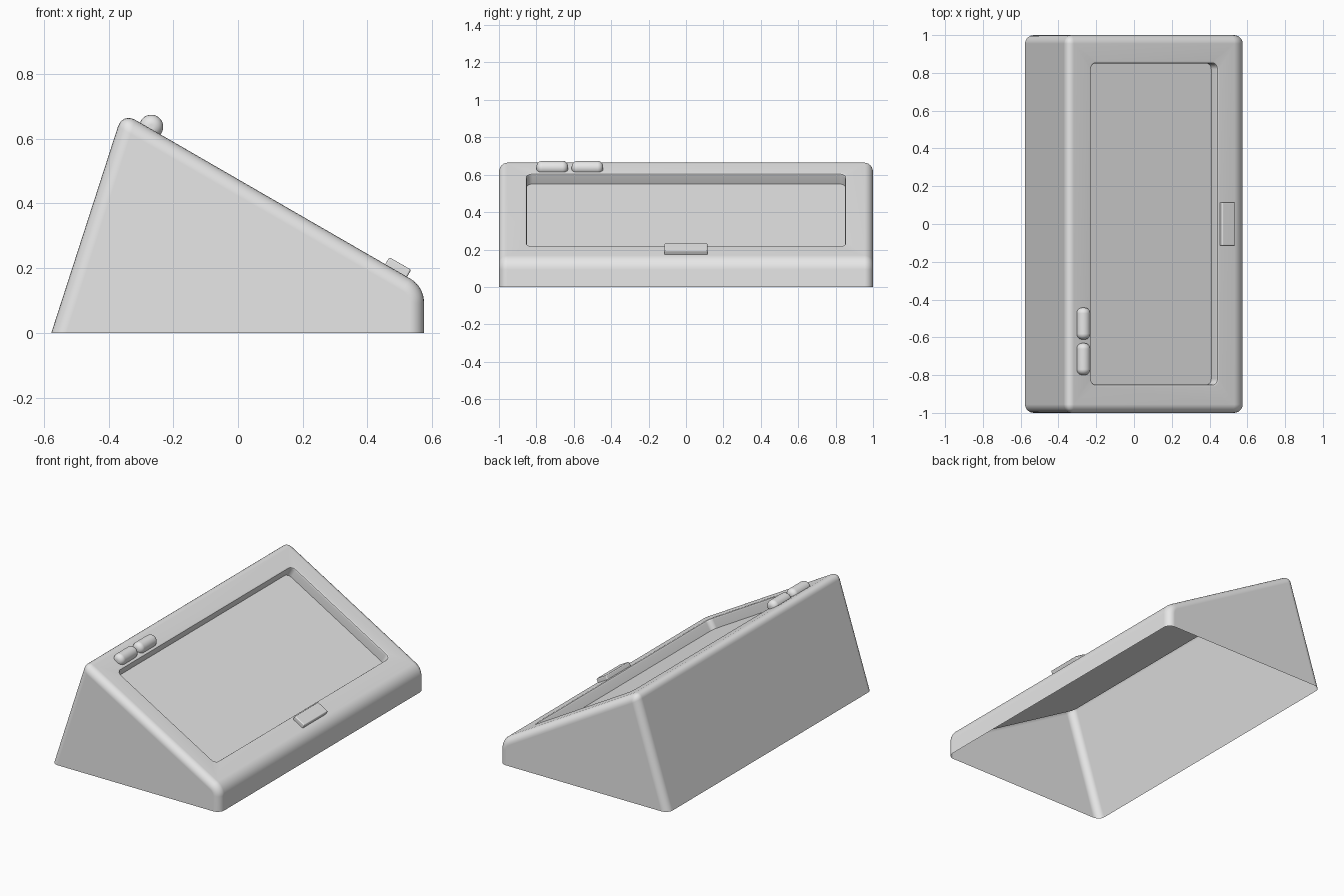
import bpy, bmesh, math
from mathutils import Vector, Matrix

if "Cube" in bpy.data.objects:
    bpy.data.objects.remove(bpy.data.objects["Cube"])

# One plain grey for the whole device
grey = bpy.data.materials.new("plain grey")
grey.use_nodes = True
grey.diffuse_color = (0.8, 0.8, 0.8, 1)
grey.node_tree.nodes["Principled BSDF"].inputs["Base Color"].default_value = (0.8, 0.8, 0.8, 1)

# Frame of the sloping face: down the slope, across, and outward
TILT = math.radians(30)
DOWN = Vector((math.cos(TILT), 0, -math.sin(TILT)))
OUT = Vector((math.sin(TILT), 0, math.cos(TILT)))
ACROSS = Vector((0, 1, 0))


def on_slope(x):
    return Vector((x, 0, 0.475 - math.tan(TILT) * x))


def finish(bm, name):
    bmesh.ops.recalc_face_normals(bm, faces=bm.faces)
    mesh = bpy.data.meshes.new(name)
    bm.to_mesh(mesh)
    bm.free()
    mesh.materials.append(grey)
    obj = bpy.data.objects.new(name, mesh)
    bpy.context.collection.objects.link(obj)
    bpy.ops.object.select_all(action='DESELECT')
    obj.select_set(True)
    bpy.context.view_layer.objects.active = obj
    bpy.ops.object.shade_smooth_by_angle(angle=math.radians(35))
    weighted = obj.modifiers.new("even_shading", 'WEIGHTED_NORMAL')
    weighted.keep_sharp = True
    return obj


def rounded_loop(bm, center, half_u, half_v, radius, depth, steps=6):
    """Closed rounded rectangle lying parallel to the slope."""
    verts = []
    for k, (su, sv) in enumerate([(1, 1), (-1, 1), (-1, -1), (1, -1)]):
        for i in range(steps + 1):
            a = math.pi / 2 * (k + i / steps)
            u = su * (half_u - radius) + radius * math.cos(a)
            v = sv * (half_v - radius) + radius * math.sin(a)
            verts.append(bm.verts.new(center + DOWN * u + ACROSS * v - OUT * depth))
    return verts


# Wedge housing: side profile swept across, open underneath
profile = [(-0.577, 0), (0.575, 0)]
for i in range(9):
    a = math.radians(60) * i / 8
    profile.append((0.4884 + 0.0866 * math.cos(a), 0.093 + 0.0866 * math.sin(a)))
profile.append((-0.357, 0.681))

bm = bmesh.new()
near = bm.faces.new([bm.verts.new((x, -1, z)) for x, z in profile])
swept = bmesh.ops.extrude_face_region(bm, geom=[near], use_keep_orig=True)
bmesh.ops.translate(bm, vec=(0, 2, 0),
                    verts=[g for g in swept["geom"] if isinstance(g, bmesh.types.BMVert)])
bmesh.ops.recalc_face_normals(bm, faces=bm.faces)
bottom = [f for f in bm.faces if f.normal.z < -0.9]
bmesh.ops.delete(bm, geom=bottom, context='FACES')
edges = [e for e in bm.edges if len(e.link_faces) == 2 and e.calc_face_angle() > 0.5]
bmesh.ops.bevel(bm, geom=edges, offset=0.045, offset_type='OFFSET', segments=6,
                profile=0.5, affect='EDGES', clamp_overlap=True)

# Replace the slope with a frame around a softened screen recess
slope = max((f for f in bm.faces if f.normal.dot(OUT) > 0.99), key=lambda f: f.calc_area())
outer = list(slope.edges)
plane_point = slope.calc_center_median()
bmesh.ops.delete(bm, geom=[slope], context='FACES_ONLY')
center = on_slope(0.108)
center += OUT * (plane_point - center).dot(OUT)
loops = [rounded_loop(bm, center, 0.384 + grow, 0.85 + grow, 0.03 + grow, depth)
         for grow, depth in [(0.012, 0), (0.0035, 0.0035), (0, 0.012), (0, 0.063)]]
count = len(loops[0])
for upper, lower in zip(loops, loops[1:]):
    for i in range(count):
        j = (i + 1) % count
        bm.faces.new((upper[i], upper[j], lower[j], lower[i]))
bm.faces.new(loops[-1])
rim = [bm.edges.get((loops[0][i], loops[0][(i + 1) % count])) for i in range(count)]
bmesh.ops.triangle_fill(bm, use_beauty=True, edges=outer + rim, normal=OUT)
finish(bm, "housing_with_screen")

# Two rounded push buttons beside the ridge
for name, y in (("first_button", -0.715), ("second_button", -0.527)):
    bm = bmesh.new()
    place = Matrix.Translation((-0.268, y, 0.637)) @ Matrix.Rotation(math.pi / 2, 4, 'X')
    bmesh.ops.create_cone(bm, cap_ends=True, segments=32, radius1=0.037,
                          radius2=0.037, depth=0.168, matrix=place)
    caps = [e for e in bm.edges if e.calc_face_angle() > 1]
    bmesh.ops.bevel(bm, geom=caps, offset=0.03, offset_type='OFFSET', segments=6,
                    profile=0.5, affect='EDGES')
    finish(bm, name)

# Small raised latch below the screen
bm = bmesh.new()
place = (Matrix.Translation(on_slope(0.489) + OUT * 0.005)
         @ Matrix.Rotation(TILT, 4, 'Y') @ Matrix.Diagonal((0.078, 0.23, 0.04, 1)))
bmesh.ops.create_cube(bm, size=1, matrix=place)
bmesh.ops.bevel(bm, geom=list(bm.edges), offset=0.006, offset_type='OFFSET', segments=3,
                profile=0.5, affect='EDGES')
finish(bm, "front_latch")
